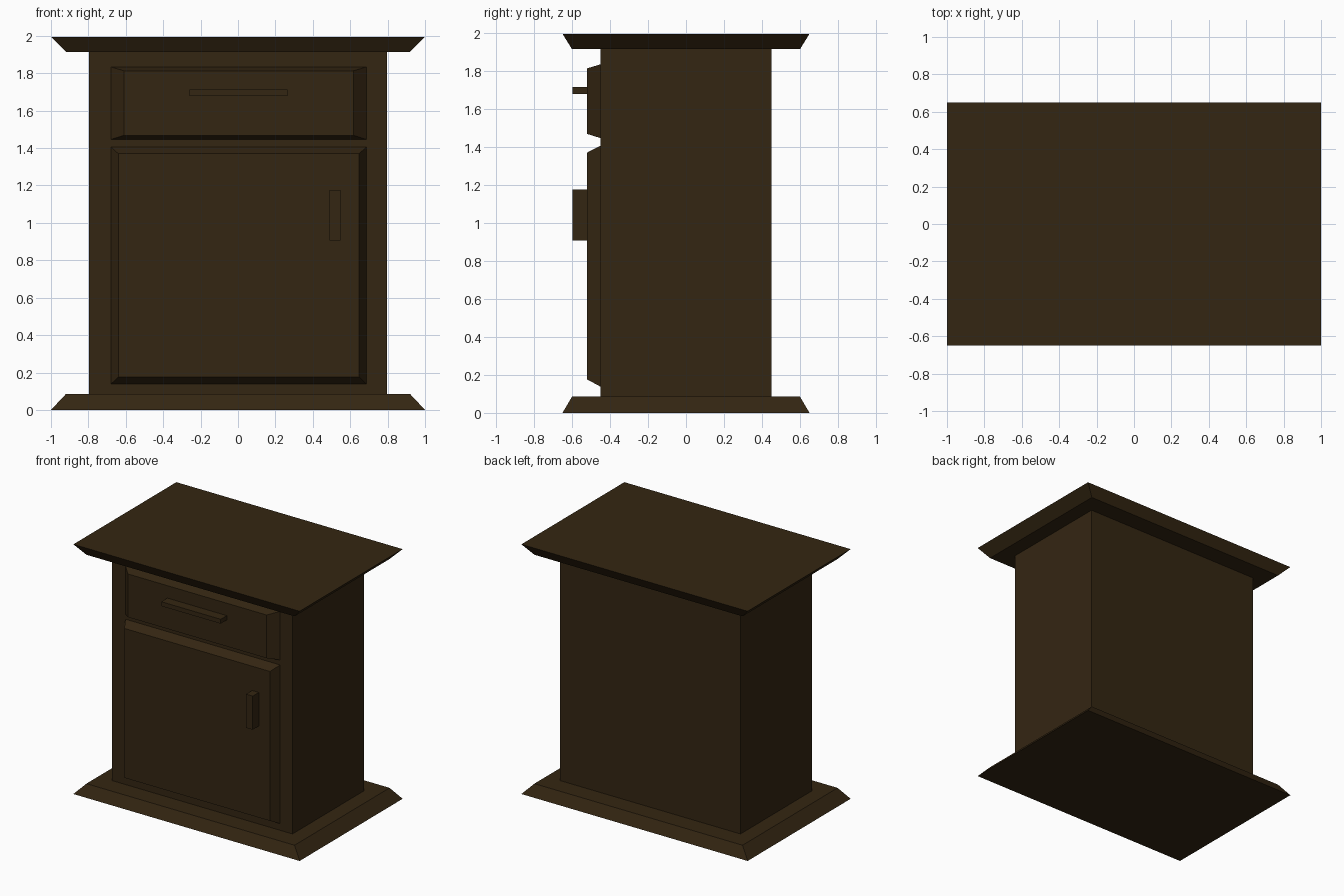
import bpy, bmesh

if "Cube" in bpy.data.objects:
    bpy.data.objects.remove(bpy.data.objects["Cube"])

wood = bpy.data.materials.new("dark brown wood")
wood.diffuse_color = (0.034, 0.019, 0.006, 1.0)
wood.use_nodes = True
wood.node_tree.nodes["Principled BSDF"].inputs["Base Color"].default_value = wood.diffuse_color


def tapered_block(name, axis, start, end):
    """Block between two rectangles (level, u0, u1, v0, v1) along axis 'y' or 'z'."""
    bm = bmesh.new()
    rings = []
    for level, u0, u1, v0, v1 in (start, end):
        ring = []
        for u, v in ((u0, v0), (u1, v0), (u1, v1), (u0, v1)):
            co = (u, v, level) if axis == 'z' else (u, level, v)
            ring.append(bm.verts.new(co))
        rings.append(ring)
    a, b = rings
    bm.faces.new(a)
    bm.faces.new(b)
    for i in range(4):
        j = (i + 1) % 4
        bm.faces.new((a[i], a[j], b[j], b[i]))
    bmesh.ops.recalc_face_normals(bm, faces=bm.faces)
    mesh = bpy.data.meshes.new(name)
    bm.to_mesh(mesh)
    bm.free()
    mesh.materials.append(wood)
    obj = bpy.data.objects.new(name, mesh)
    bpy.context.collection.objects.link(obj)
    return obj


BODY_Y, PANEL_Y, HANDLE_Y = -0.45, -0.52, -0.597

# Plinth, body and overhanging top
tapered_block("base", 'z', (0.0, -1, 1, -0.65, 0.65), (0.085, -0.92, 0.92, -0.60, 0.60))
tapered_block("body", 'z', (0.085, -0.797, 0.797, -0.45, 0.45), (1.914, -0.797, 0.797, -0.45, 0.45))
tapered_block("top", 'z', (1.914, -0.92, 0.92, -0.60, 0.60), (1.995, -1, 1, -0.65, 0.65))

# Bevelled drawer front and door
tapered_block("drawer_front", 'y', (BODY_Y, -0.68, 0.687, 1.446, 1.834),
              (PANEL_Y, -0.61, 0.617, 1.468, 1.813))
tapered_block("door", 'y', (BODY_Y, -0.68, 0.687, 0.138, 1.406),
              (PANEL_Y, -0.64, 0.647, 0.176, 1.37))

# Bar handles
for name, rect in (("drawer_handle", (-0.26, 0.265, 1.679, 1.714)),
                   ("door_handle", (0.489, 0.548, 0.907, 1.176))):
    tapered_block(name, 'y', (PANEL_Y, *rect), (HANDLE_Y, *rect))
